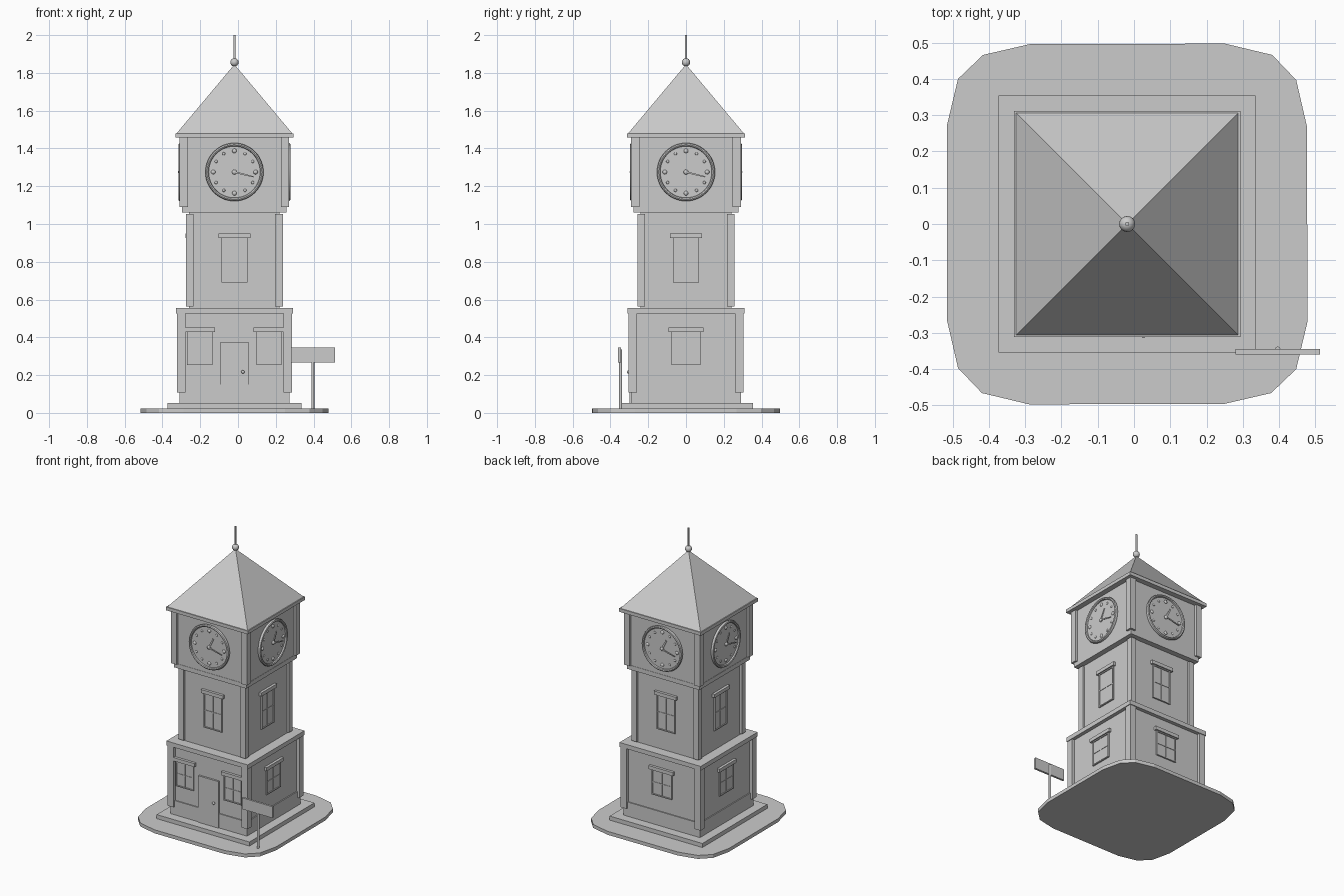
import bpy, bmesh, math
from mathutils import Matrix, Vector

if "Cube" in bpy.data.objects:
    bpy.data.objects.remove(bpy.data.objects["Cube"])

CX = -0.019  # tower axis in x
stone = bpy.data.materials.new("light_grey")
stone.diffuse_color = (0.6, 0.6, 0.6, 1)
stone.use_nodes = True
stone.node_tree.nodes["Principled BSDF"].inputs["Base Color"].default_value = stone.diffuse_color


def finish(name, bm, m=Matrix(), smooth=False):
    bm.transform(Matrix.Translation((CX, 0, 0)) @ m)
    bmesh.ops.recalc_face_normals(bm, faces=bm.faces)
    me = bpy.data.meshes.new(name)
    bm.to_mesh(me)
    bm.free()
    me.materials.append(stone)
    ob = bpy.data.objects.new(name, me)
    bpy.context.collection.objects.link(ob)
    if smooth:
        bpy.ops.object.select_all(action='DESELECT')
        ob.select_set(True)
        bpy.context.view_layer.objects.active = ob
        bpy.ops.object.shade_smooth_by_angle(angle=math.radians(40))
    return ob


def add_box(bm, x0, x1, y0, y1, z0, z1):
    mat = Matrix.Translation(((x0 + x1) / 2, (y0 + y1) / 2, (z0 + z1) / 2)) \
        @ Matrix.Diagonal((x1 - x0, y1 - y0, z1 - z0, 1))
    bmesh.ops.create_cube(bm, size=1, matrix=mat)


def box(name, x0, x1, y0, y1, z0, z1, m=Matrix()):
    bm = bmesh.new()
    add_box(bm, x0, x1, y0, y1, z0, z1)
    return finish(name, bm, m)


def slab(name, h, z0, z1):
    return box(name, -h, h, -h, h, z0, z1)


def cyl(name, r, x, y, z0, z1, n=16):
    bm = bmesh.new()
    bmesh.ops.create_cone(bm, cap_ends=True, segments=n, radius1=r, radius2=r, depth=z1 - z0,
                          matrix=Matrix.Translation((x, y, (z0 + z1) / 2)))
    return finish(name, bm, smooth=True)


def ball(bm, r, pos, squash=1.0):
    bmesh.ops.create_uvsphere(bm, u_segments=16, v_segments=8, radius=r,
                              matrix=Matrix.Translation(pos) @ Matrix.Diagonal((1, squash, 1, 1)))


def posts(name, outer, inner, z0, z1):
    bm = bmesh.new()
    for sx in (-1, 1):
        for sy in (-1, 1):
            a, b = sorted((sx * inner, sx * outer))
            c, d = sorted((sy * inner, sy * outer))
            add_box(bm, a, b, c, d, z0, z1)
    finish(name, bm)


def window(name, x, half, z0, z1, wall, lintel, m):
    # pane, surrounding frame, cross bars and lintel on a front wall
    box(name + "_pane", x - half, x + half, -wall - 0.004, -wall + 0.01, z0, z1, m)
    bm = bmesh.new()
    t, y0, y1, zm = 0.007, -wall - 0.010, -wall, (z0 + z1) / 2
    for s in (-1, 1):
        c = x + s * (half - t / 2)
        add_box(bm, c - t / 2, c + t / 2, y0, y1, z0, z1)
    add_box(bm, x - half, x + half, y0, y1, z0, z0 + t)
    add_box(bm, x - half, x + half, y0, y1, z1 - t, z1)
    add_box(bm, x - 0.003, x + 0.003, y0 + 0.003, y1, z0, z1)
    add_box(bm, x - half, x + half, y0 + 0.003, y1, zm - 0.003, zm + 0.003)
    finish(name + "_frame", bm, m)
    box(name + "_lintel", x - lintel, x + lintel, -wall - 0.018, -wall + 0.01, z1, z1 + 0.024, m)


def clock(side, wall, zc, m):
    # lathe turns a (radius, depth) profile about the clock axis
    def lathe(name, prof, n=48):
        bm = bmesh.new()
        rows = [[bm.verts.new((r * math.cos(2 * math.pi * i / n), -wall - d,
                               zc + r * math.sin(2 * math.pi * i / n))) for i in range(n)]
                for r, d in prof]
        for a, b in zip(rows, rows[1:]):
            for i in range(n):
                j = (i + 1) % n
                bm.faces.new((a[i], a[j], b[j], b[i]))
        bm.faces.new(rows[-1])
        finish(name, bm, m, True)
    lathe("clock_face_" + side, [(0.142, 0), (0.142, 0.010)])
    bm = bmesh.new()
    n, k = 48, 8
    ring = [[bm.verts.new(((0.145 + 0.009 * math.cos(2 * math.pi * j / k)) * math.cos(2 * math.pi * i / n),
                           -wall - 0.011 + 0.011 * math.sin(2 * math.pi * j / k),
                           zc + (0.145 + 0.009 * math.cos(2 * math.pi * j / k)) * math.sin(2 * math.pi * i / n)))
             for j in range(k)] for i in range(n)]
    for i in range(n):
        for j in range(k):
            p, q = (i + 1) % n, (j + 1) % k
            bm.faces.new((ring[i][j], ring[p][j], ring[p][q], ring[i][q]))
    finish("clock_rim_" + side, bm, m, True)
    # hour studs and hub
    bm = bmesh.new()
    for i in range(12):
        a = math.pi * i / 6
        r = 0.012 if i % 3 == 0 else 0.008
        ball(bm, r, (0.112 * math.sin(a), -wall - 0.010, zc + 0.112 * math.cos(a)), 0.7)
    ball(bm, 0.013, (0, -wall - 0.014, zc), 0.7)
    finish("clock_studs_" + side, bm, m, True)
    # hands: angle clockwise from twelve
    for name, ang, length, w, d in (("hour_hand_", 27, 0.075, 0.007, 0.014),
                                    ("minute_hand_", 104, 0.105, 0.005, 0.018)):
        bm = bmesh.new()
        add_box(bm, -w, w, -wall - d - 0.003, -wall - d, 0, length)
        for v in bm.verts:
            if v.co.z > 0.01:
                v.co.x *= 0.6
        finish(name + side, bm, m @ Matrix.Translation((0, 0, zc))
               @ Matrix.Rotation(math.radians(ang), 4, 'Y'))


# ground plate with rounded corners
bm = bmesh.new()
corner = [(0.496, 0.267), (0.466, 0.397), (0.400, 0.466), (0.270, 0.497)]
outline = []
for q in range(4):
    rot = Matrix.Rotation(math.pi / 2 * q, 3, 'Z')
    outline += [rot @ Vector((x, y, 0)) for x, y in corner]
base = bm.faces.new([bm.verts.new(p) for p in outline])
ext = bmesh.ops.extrude_face_region(bm, geom=[base])
bmesh.ops.translate(bm, vec=(0, 0, 0.024),
                    verts=[g for g in ext["geom"] if isinstance(g, bmesh.types.BMVert)])
finish("ground_plate", bm)

# stacked storeys
slab("step", 0.354, 0.022, 0.052)
slab("plinth", 0.292, 0.05, 0.15)
slab("lower_walls", 0.285, 0.05, 0.53)
posts("lower_posts", 0.305, 0.26, 0.108, 0.527)
slab("lower_ledge", 0.310, 0.525, 0.555)
slab("middle_walls", 0.240, 0.55, 1.07)
posts("middle_posts", 0.256, 0.216, 0.562, 1.053)
slab("upper_ledge", 0.277, 1.06, 1.09)
slab("clock_walls", 0.275, 1.085, 1.465)
posts("clock_posts", 0.290, 0.246, 1.09, 1.458)
slab("eave", 0.312, 1.457, 1.48)

# pyramid roof and finial
bm = bmesh.new()
bmesh.ops.create_cone(bm, cap_ends=True, segments=4, radius1=0.306 * math.sqrt(2), radius2=0,
                      depth=0.365, matrix=Matrix.Translation((0, 0, 1.6625))
                      @ Matrix.Rotation(math.pi / 4, 4, 'Z'))
finish("roof", bm)
bm = bmesh.new()
ball(bm, 0.022, (0, 0, 1.856))
finish("finial_ball", bm, smooth=True)
cyl("finial_spike", 0.006, 0, 0, 1.85, 2.0)

# windows and clocks on every side
for q, side in enumerate(("front", "right", "back", "left")):
    m = Matrix.Rotation(math.pi / 2 * q, 4, 'Z')
    window("middle_window_" + side, 0, 0.069, 0.69, 0.927, 0.240, 0.084, m)
    clock(side, 0.275, 1.275, m)
    if side == "front":
        for tag, x in (("a", -0.183), ("b", 0.183)):
            window("front_window_" + tag, x, 0.067, 0.254, 0.427, 0.285, 0.081, m)
    else:
        window("lower_window_" + side, 0, 0.077, 0.254, 0.427, 0.285, 0.093, m)

# door and knob
box("door", -0.077, 0.077, -0.298, -0.27, 0.052, 0.373)
bm = bmesh.new()
ball(bm, 0.009, (0.045, -0.304, 0.217))
finish("door_knob", bm, smooth=True)

# sign on a post
cyl("sign_post", 0.008, 0.396 - CX, -0.346, 0.02, 0.335)
box("sign_board", 0.28 - CX, 0.513 - CX, -0.359, -0.345, 0.267, 0.345)
